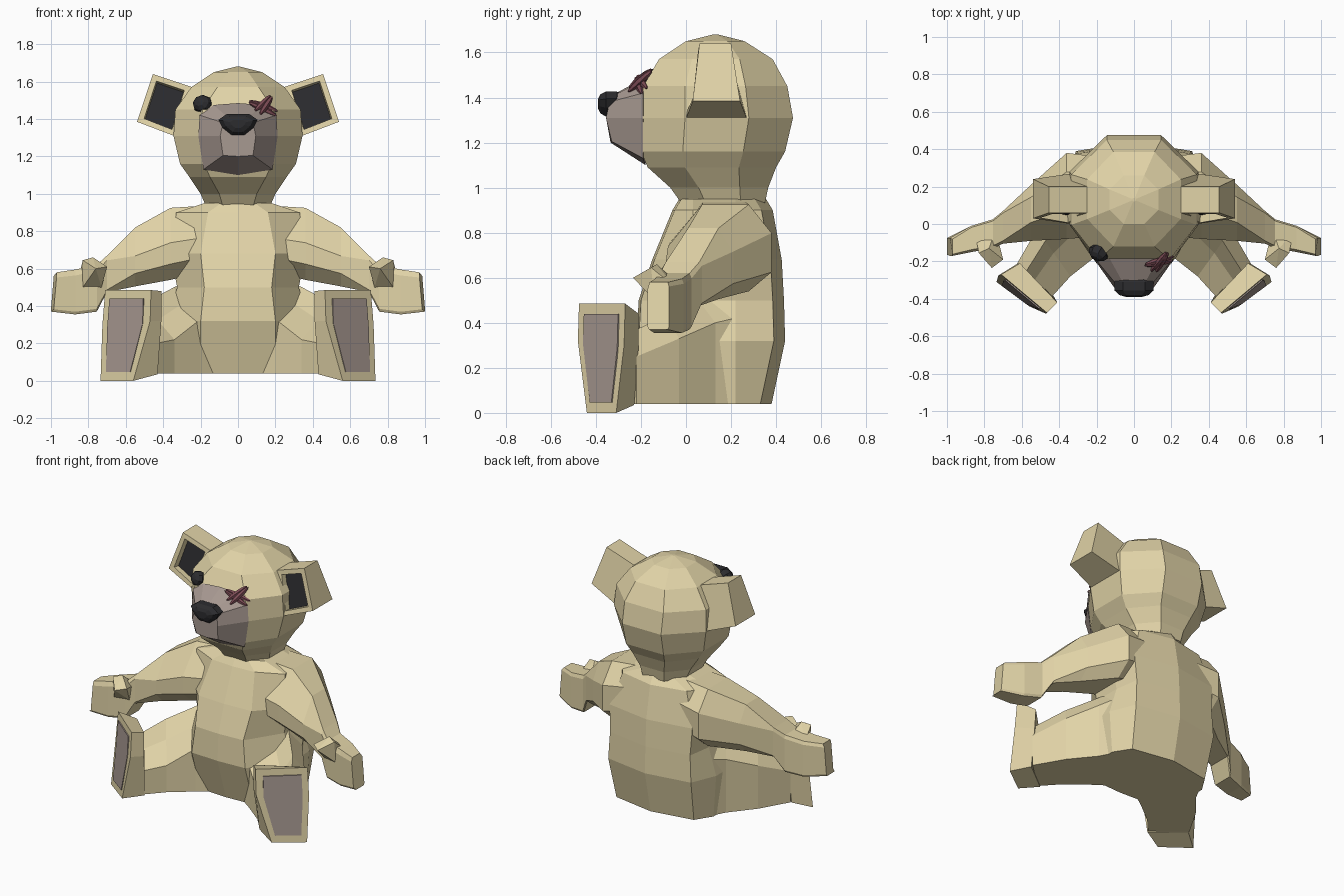
import bpy, bmesh
from mathutils import Vector, Matrix

if "Cube" in bpy.data.objects:
    bpy.data.objects.remove(bpy.data.objects["Cube"])


def material(name, rgb):
    m = bpy.data.materials.new(name)
    m.diffuse_color = (*rgb, 1)
    m.use_nodes = True
    m.node_tree.nodes["Principled BSDF"].inputs["Base Color"].default_value = m.diffuse_color
    return m


FUR = material("fur", (0.75, 0.65, 0.385))
PINK = material("pad", (0.39, 0.32, 0.285))
DARK = material("dark", (0.025, 0.025, 0.028))
THREAD = material("thread", (0.2, 0.07, 0.09))


def finish(name, bm, mats, mirror=False):
    bmesh.ops.recalc_face_normals(bm, faces=bm.faces)
    me = bpy.data.meshes.new(name)
    bm.to_mesh(me)
    bm.free()
    for m in mats:
        me.materials.append(m)
    ob = bpy.data.objects.new(name, me)
    bpy.context.collection.objects.link(ob)
    if mirror:
        ob.modifiers.new("mirror", 'MIRROR').use_mirror_merge = False
    return ob


def loft(rings, cap=True):
    """Skin a stack of equal-length point rings."""
    bm = bmesh.new()
    vs = [[bm.verts.new(p) for p in r] for r in rings]
    n = len(vs[0])
    for a, b in zip(vs, vs[1:]):
        for i in range(n):
            j = (i + 1) % n
            bm.faces.new((a[i], a[j], b[j], b[i]))
    if cap:
        bm.faces.new(vs[0])
        bm.faces.new(vs[-1])
    return bm


def ball(name, loc, size, axis, mat, seg=8, rings=6):
    bm = bmesh.new()
    rot = Vector(axis).to_track_quat('Z', 'Y').to_matrix().to_4x4()
    bmesh.ops.create_uvsphere(bm, u_segments=seg, v_segments=rings, radius=1,
                              matrix=Matrix.Translation(loc) @ rot @ Matrix.Diagonal((*size, 1)))
    return finish(name, bm, [mat])


def sym(half):
    """Close a right-half outline (x >= 0) into a full ring."""
    return half + [(-x, y, z) for x, y, z in reversed(half) if x > 0]


# Torso: z, side half width, front half width, back corner half width, front y, back y
rings = []
for z, hx, fx, bx, yf, yb in [(.04, .36, .20, .29, -.12, .38), (.32, .38, .20, .31, -.21, .44),
                              (.50, .325, .18, .30, -.20, .435), (.68, .36, .20, .31, -.14, .425),
                              (.90, .33, .16, .24, -.05, .385), (.95, .18, .09, .12, -.02, .355)]:
    rings.append(sym([(0, yf - .01, z), (fx, yf, z), (hx, .03, z), (hx, .22, z),
                      (bx, yb - .05, z), (0, yb, z)]))
finish("torso", loft(rings), [FUR])

# Head: same columns, eight-sided
rings = []
for z, hx, fx, bx, yf, yb in [(.93, .17, .08, .08, -.02, .35), (1.0, .20, .10, .09, -.07, .365),
                              (1.09, .26, .15, .12, -.17, .40),
                              (1.16, .31, .18, .14, -.20, .44), (1.31, .345, .20, .145, -.20, .475),
                              (1.45, .335, .19, .145, -.19, .45), (1.57, .25, .11, .11, -.12, .385),
                              (1.65, .13, .055, .055, 0, .26), (1.68, .01, .005, .005, .12, .14)]:
    m, d = (yf + yb) / 2, (yb - yf) * .21
    rings.append(sym([(fx, yf, z), (hx, m - d, z), (hx, m + d, z), (bx, yb, z)]))
finish("head", loft(rings), [FUR])

# Muzzle
back = sym([(0, -.185, 1.485), (.13, -.185, 1.475), (.205, -.19, 1.42), (.212, -.19, 1.31),
            (.185, -.19, 1.13), (0, -.18, 1.10)])
front = sym([(0, -.33, 1.41), (.05, -.33, 1.405), (.08, -.34, 1.38), (.095, -.355, 1.31),
             (.08, -.33, 1.205), (0, -.335, 1.20)])
finish("muzzle", loft([back, front]), [PINK])

# Nose: wide at the top, tapering down
rings = []
for y, s in [(-.28, .75), (-.31, 1), (-.355, 1), (-.38, .75), (-.39, .4)]:
    rings.append([(x * s, y, 1.375 + z * s) for x, z in
                  [(-.06, .052), (.06, .052), (.105, .02), (.085, -.02), (.035, -.06),
                   (-.035, -.06), (-.085, -.02), (-.105, .02)]])
finish("nose", loft(rings), [DARK])

# Button eye
ball("button_eye", (-.19, -.155, 1.48), (.056, .05, .042), (-.45, -.8, .35), DARK)

# Cross stitch eye: two strands per stroke
n = Vector((.3, -.75, .6)).normalized()
for k, (a, b) in enumerate([((.055, -.215, 1.49), (.21, -.18, 1.425)),
                            ((.175, -.14, 1.515), (.10, -.245, 1.425))]):
    a, b = Vector(a), Vector(b)
    side = (b - a).cross(n).normalized()
    for s in (-1, 1):
        ball(f"stitch_{k}_{s}", (a + b) / 2 + side * s * .011 + n * (.006 + .008 * k),
             (.017, .017, (b - a).length / 2), b - a + side * s * .012, THREAD, 6, 6)

# Ears: slanted block with a recessed dark front
outline = [(.25, 1.572, .06, .20), (.455, 1.64, .06, .20), (.54, 1.385, .03, .24), (.335, 1.307, .0, .27)]
bm = loft([[(x, f, z) for x, z, f, b in outline], [(x, b, z) for x, z, f, b in outline]])
bm.faces.ensure_lookup_table()
face = bm.faces[4]
bmesh.ops.recalc_face_normals(bm, faces=bm.faces)
bmesh.ops.inset_region(bm, faces=[face], thickness=.042)
bmesh.ops.inset_region(bm, faces=[face], thickness=.005, depth=-.04)
face.material_index = 1
finish("ears", bm, [FUR, DARK], True)

# Arms and paws: x, front y, back y, bottom z, top z
rings = []
for x, f, b, lo, hi in [(.12, -.06, .35, .60, .94), (.36, -.08, .38, .54, .925), (.55, -.09, .21, .505, .82),
                        (.70, -.105, .07, .475, .67), (.755, -.13, .025, .37, .62),
                        (.87, -.15, -.01, .355, .595), (.985, -.17, -.075, .37, .58)]:
    t = .22 if x < .7 else .06
    h, w = hi - lo, b - f
    lean = .015 if x > .9 else 0
    rings.append([(x + lean, f + w * t, lo), (x + lean, b - w * t, lo), (x + lean, b, lo + h * t),
                  (x, b, hi - h * 1.5 * t), (x - lean, b - w * t, hi), (x - lean, f + w * 1.5 * t, hi),
                  (x - lean, f, hi - h * 2.2 * t), (x, f, lo + h * t)])
finish("arms", loft(rings), [FUR], True)

# Thumbs: convex blocks
bm = bmesh.new()
for p in [(.73, -.12, .50), (.83, -.14, .50), (.85, -.05, .56), (.74, -.03, .57),
          (.70, -.19, .61), (.76, -.235, .60), (.83, -.155, .645), (.775, -.13, .66)]:
    bm.verts.new(p)
bmesh.ops.convex_hull(bm, input=bm.verts[:])
finish("thumbs", bm, [FUR], True)

# Legs: inner xy, outer xy, inner top z, outer top z
rings = []
for ix, iy, ox, oy, ti, to in [(.10, -.10, .30, .30, .36, .54), (.20, -.17, .39, .13, .33, .50),
                               (.34, -.28, .52, -.03, .22, .43), (.44, -.39, .63, -.22, .20, .35)]:
    mx, my = (ix + ox) / 2, (iy + oy) / 2
    rings.append([(ix, iy, .04), (ox, oy, .04), (ox, oy, to - .1), ((mx + ox) / 2, (my + oy) / 2, to),
                  (mx, my, (ti + to) / 2), (ix, iy, ti)])
finish("legs", loft(rings), [FUR], True)

# Feet: upright blocks turned outward, with sole pads
sole = [(.71, -.27, .485), (.465, -.475, .485), (.47, -.48, .32), (.56, -.44, 0), (.735, -.31, 0), (.725, -.275, .30)]
heel = [(.61, -.21, .44), (.41, -.42, .48), (.41, -.42, .32), (.43, -.385, .035), (.63, -.23, .035), (.62, -.21, .30)]
finish("feet", loft([sole, heel]), [FUR], True)
pts = [Vector(p) for p in sole]
mid = sum(pts, Vector()) / 6
out = Vector((.63, -.77, 0))
pad = [Vector((mid.x + (p.x - mid.x) * .74, mid.y + (p.y - mid.y) * .74, .245 + (p.z - .245) * .81)) for p in pts]
finish("sole_pads", loft([[p + out * .006 for p in pad], [p - out * .02 for p in pad]]), [PINK], True)
